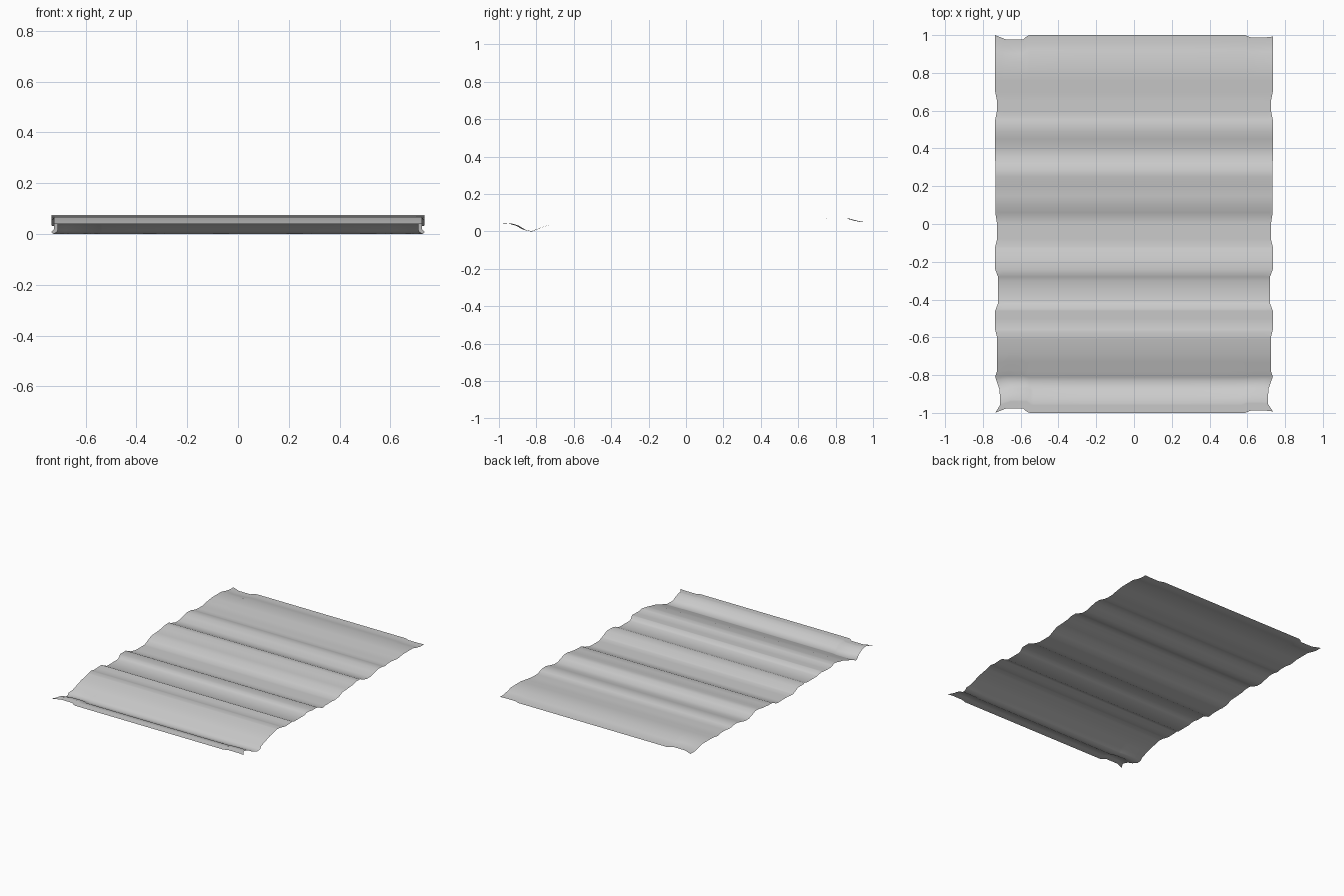
import bpy, bmesh

# Ripple profile along the length: (y, z)
ripple = [(-1, .043), (-.95, .045), (-.91, .034), (-.87, .012), (-.83, .003),
          (-.79, .018), (-.73, .038), (-.68, .055), (-.65, .059), (-.61, .070),
          (-.57, .072), (-.53, .064), (-.50, .065), (-.45, .067), (-.41, .049),
          (-.30, .049), (-.26, .063), (-.18, .063), (-.13, .039), (-.10, .034),
          (.02, .034), (.06, .044), (.10, .062), (.15, .064), (.21, .069),
          (.25, .078), (.29, .078), (.32, .065), (.36, .052), (.40, .052),
          (.45, .064), (.49, .073), (.53, .072), (.57, .062), (.70, .063),
          (.76, .072), (.87, .072), (.92, .059), (.96, .052), (1, .052)]

# Half width along the length (wavy long edges): (y, half width)
width = [(-1, .735), (-.96, .71), (-.88, .711), (-.81, .735), (-.78, .725),
         (-.60, .725), (-.56, .735), (-.46, .735), (-.42, .72), (-.28, .72),
         (-.24, .735), (-.12, .735), (-.08, .725), (.0, .725), (.06, .734),
         (.55, .735), (.60, .725), (.65, .725), (.70, .735), (1, .735)]

# Pull-in of the two short ends across the width: (x / half width, inset)
inset = [(-1, 0), (-.95, .015), (-.92, .024), (-.80, .024), (-.77, .005),
         (-.75, 0), (-.4, 0), (0, 0), (.4, 0), (.80, 0), (.84, .012),
         (.95, .012), (1, .008)]


def lerp(table, t):
    for (a, va), (b, vb) in zip(table, table[1:]):
        if t <= b:
            return va + (vb - va) * (t - a) / (b - a)
    return table[-1][1]


# Rippled sheet, lofted from the profile
bm = bmesh.new()
ys = sorted({p[0] for p in ripple} | {p[0] for p in width})
rows = []
for y in ys:
    fade = max(0, (abs(y) - .75) / .25)
    row = []
    for u, d in inset:
        yy = y - d * fade * (1 if y > 0 else -1)
        row.append(bm.verts.new((u * lerp(width, y), yy, lerp(ripple, y))))
    rows.append(row)
for r0, r1 in zip(rows, rows[1:]):
    for i in range(len(inset) - 1):
        bm.faces.new((r0[i], r0[i + 1], r1[i + 1], r1[i]))
low = min(v.co.z for v in bm.verts)
for v in bm.verts:
    v.co.z -= low

mesh = bpy.data.meshes.new("rippled_sheet")
bm.to_mesh(mesh)
bm.free()
sheet = bpy.data.objects.new("rippled_sheet", mesh)
bpy.context.collection.objects.link(sheet)
for p in mesh.polygons:
    p.use_smooth = True
